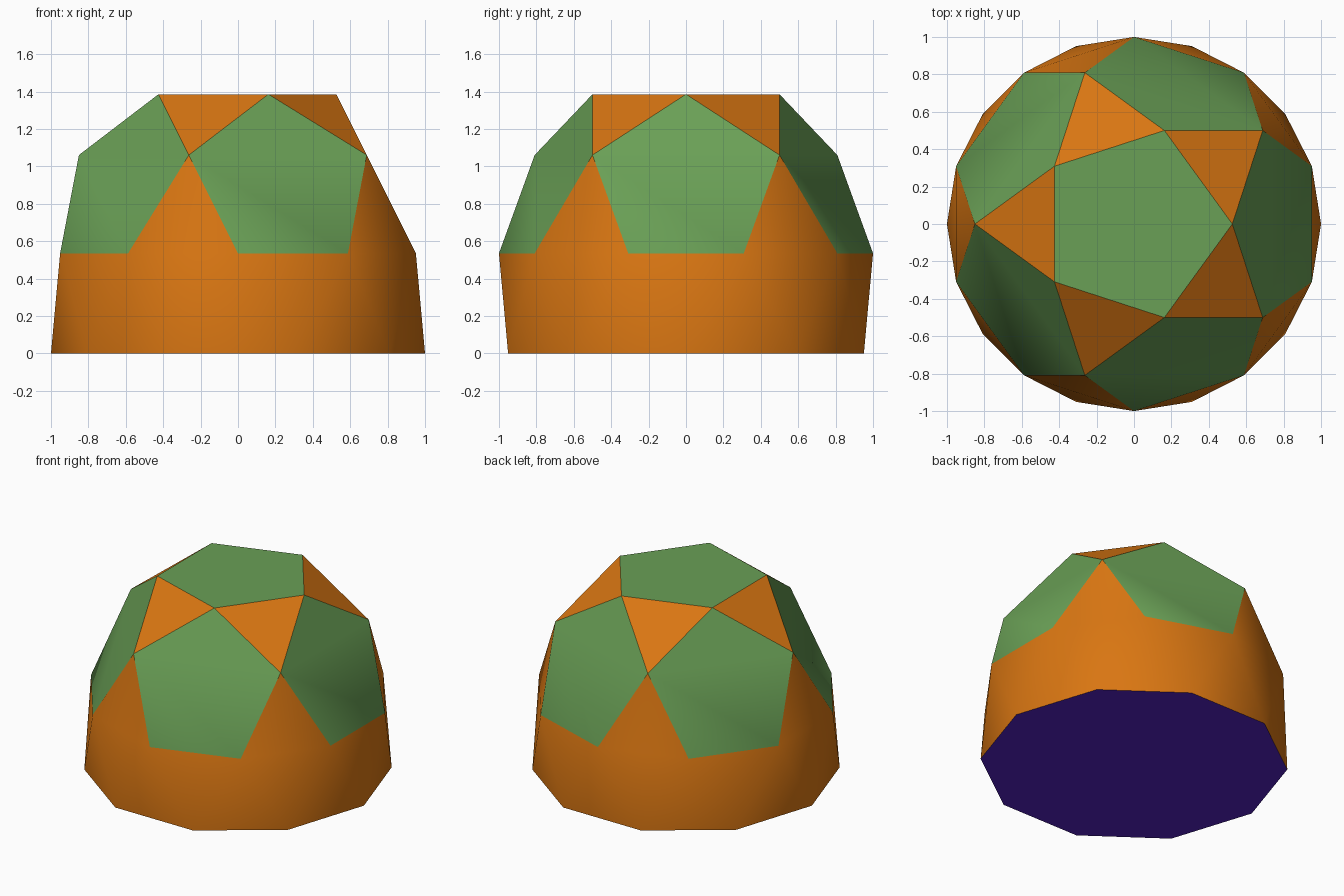
import bpy, bmesh
from math import sin, cos, pi, radians, sqrt

if "Cube" in bpy.data.objects:
    bpy.data.objects.remove(bpy.data.objects["Cube"])


def material(name, rgb):
    m = bpy.data.materials.new(name)
    m.diffuse_color = (*rgb, 1)
    m.use_nodes = True
    m.node_tree.nodes["Principled BSDF"].inputs["Base Color"].default_value = m.diffuse_color
    return m


GREEN, ORANGE, PURPLE = range(3)
materials = [material("green", (0.144, 0.352, 0.093)),
             material("orange", (0.694, 0.181, 0.006)),
             material("purple", (0.089, 0.016, 0.565))]

# Proportions of the regular solid with a unit-radius decagon base
edge = 2 * sin(pi / 10)
r_top = edge / (2 * sin(pi / 5))
r_mid = r_top * (1 + sqrt(5)) / 2
z_low = 0.535
z_mid = z_low + r_top
z_top = z_low + r_mid

bm = bmesh.new()


def ring(count, radius, z, start):
    return [bm.verts.new((radius * cos(radians(start) + 2 * pi * i / count),
                          radius * sin(radians(start) + 2 * pi * i / count), z))
            for i in range(count)]


def face(verts, colour):
    bm.faces.new(verts).material_index = colour


base = ring(10, 1, 0, 0)
low = ring(10, 1, z_low, 18)
mid = ring(5, r_mid, z_mid, 36)
top = ring(5, r_top, z_top, 0)

# Floor and roof
face(base[::-1], PURPLE)
face(top, GREEN)

# Dome: pentagons, upper triangles and lower triangles
for i in range(5):
    face([top[i], mid[i - 1], low[2 * i - 1], low[2 * i], mid[i]], GREEN)
    face([top[i], mid[i], top[(i + 1) % 5]], ORANGE)
    face([mid[i], low[2 * i], low[2 * i + 1]], ORANGE)

# Wall: band of alternating triangles
for i in range(10):
    j = (i + 1) % 10
    face([base[i], base[j], low[i]], ORANGE)
    face([base[j], low[j], low[i]], ORANGE)

bmesh.ops.recalc_face_normals(bm, faces=bm.faces)
mesh = bpy.data.meshes.new("faceted_dome")
bm.to_mesh(mesh)
bm.free()
for m in materials:
    mesh.materials.append(m)

dome = bpy.data.objects.new("faceted_dome", mesh)
bpy.context.collection.objects.link(dome)
bpy.context.view_layer.objects.active = dome
dome.select_set(True)
bpy.ops.object.shade_smooth_by_angle(angle=radians(30))
